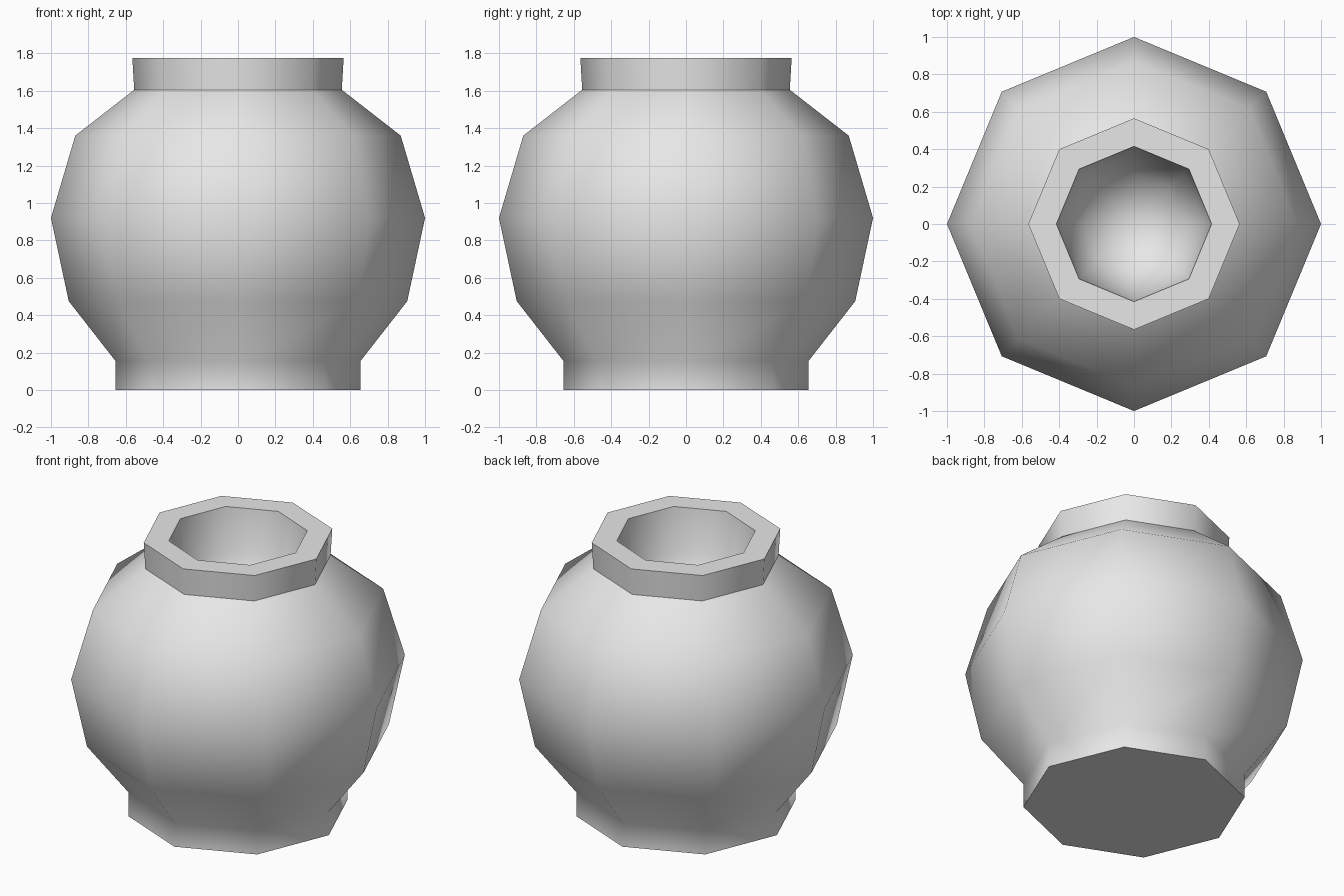
import bpy
import bmesh
import math

cube = bpy.data.objects.get("Cube")
if cube:
    bpy.data.objects.remove(cube, do_unlink=True)

SIDES = 8

# Single clay colour
clay = bpy.data.materials.new("light grey clay")
clay.use_nodes = True
colour = (0.8, 0.8, 0.8, 1)
clay.diffuse_color = colour
clay.node_tree.nodes["Principled BSDF"].inputs["Base Color"].default_value = colour


def lathe(name, profile):
    """Spin (radius, height) rings into a solid; its first ring is capped, its last closes to a point if radius is 0."""
    bm = bmesh.new()
    rings = []
    for radius, height in profile:
        if radius == 0:
            rings.append([bm.verts.new((0, 0, height))] * SIDES)
            continue
        angles = [math.tau * i / SIDES for i in range(SIDES)]
        rings.append([bm.verts.new((radius * math.cos(a), radius * math.sin(a), height))
                      for a in angles])
    bm.faces.new(rings[0][::-1])
    for low, high in zip(rings, rings[1:]):
        for i in range(SIDES):
            j = (i + 1) % SIDES
            corners = [low[i], low[j], high[j], high[i]]
            bm.faces.new(list(dict.fromkeys(corners)))
    bmesh.ops.recalc_face_normals(bm, faces=bm.faces)
    mesh = bpy.data.meshes.new(name)
    bm.to_mesh(mesh)
    bm.free()
    mesh.materials.append(clay)
    obj = bpy.data.objects.new(name, mesh)
    bpy.context.collection.objects.link(obj)
    return obj


foot = [(0.655, 0), (0.655, 0.155)]
belly = [(0.905, 0.475), (1, 0.92), (0.87, 1.36)]
collar = [(0.555, 1.605), (0.565, 1.775)]
hollow = [(0.415, 1.775), (0.385, 1.5), (0.27, 1.27), (0, 1.15)]

pot = lathe("pot", foot + belly + collar + hollow)

# Smooth round the sides, crisp at the foot, collar and lip
bpy.ops.object.select_all(action="DESELECT")
pot.select_set(True)
bpy.context.view_layer.objects.active = pot
bpy.ops.object.shade_smooth_by_angle(angle=math.radians(48))
